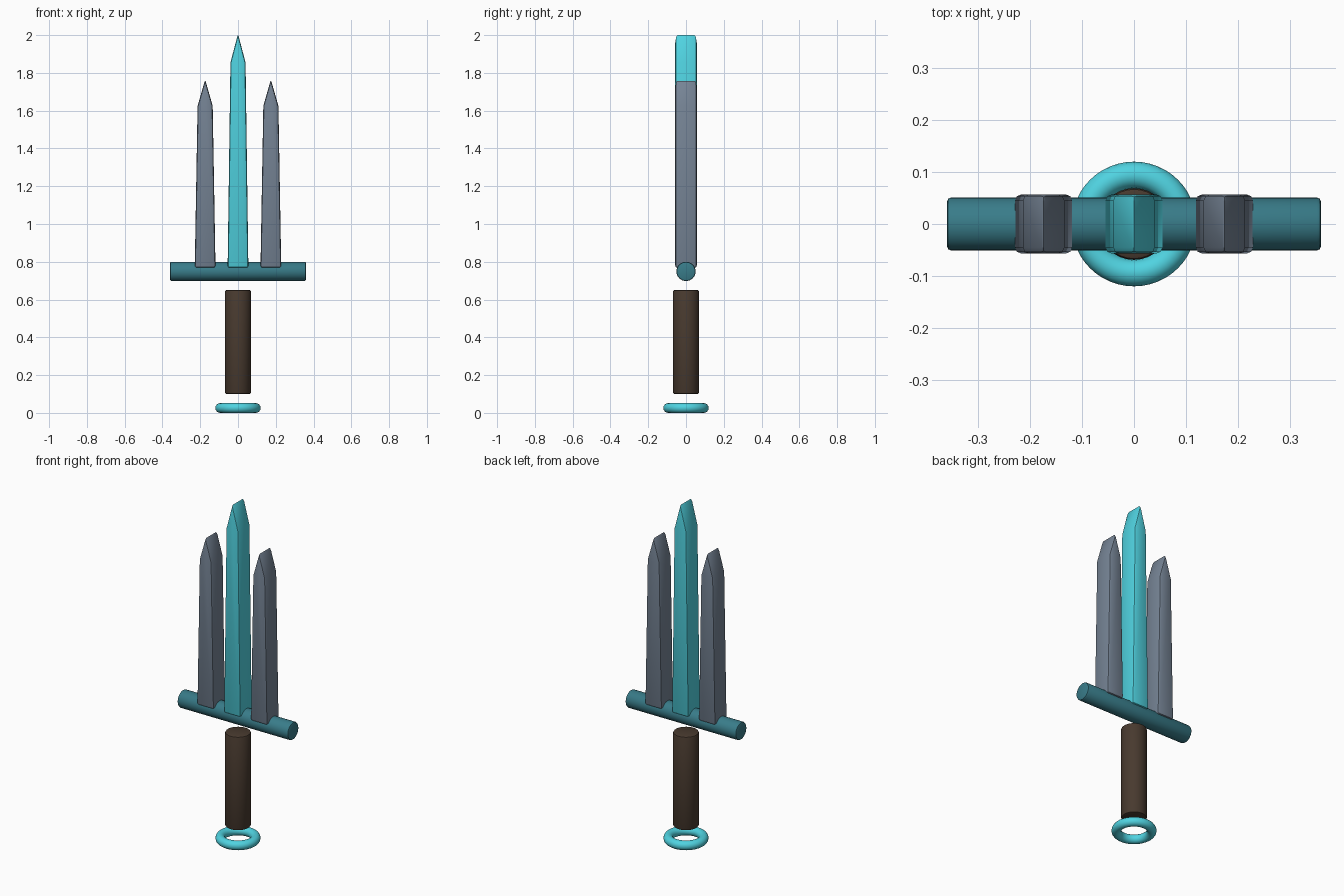
import bpy, bmesh
from math import pi, radians

if "Cube" in bpy.data.objects:
    bpy.data.objects.remove(bpy.data.objects["Cube"])


def material(name, rgb):
    m = bpy.data.materials.new(name)
    m.diffuse_color = (*rgb, 1)
    m.use_nodes = True
    m.node_tree.nodes["Principled BSDF"].inputs["Base Color"].default_value = m.diffuse_color
    return m


cyan = material("cyan", (0.08, 0.65, 0.75))
teal = material("teal", (0.04, 0.20, 0.25))
steel = material("steel", (0.18, 0.23, 0.30))
leather = material("leather", (0.065, 0.042, 0.028))


def finish(ob, name, mat, bevel=0.0, segments=2):
    ob.name = name
    ob.data.materials.append(mat)
    bpy.context.view_layer.objects.active = ob
    for o in bpy.context.selected_objects:
        o.select_set(False)
    ob.select_set(True)
    if bevel:
        mod = ob.modifiers.new("bevel", 'BEVEL')
        mod.width = bevel
        mod.segments = segments
        mod.limit_method = 'ANGLE'
        mod.angle_limit = radians(30)
        bpy.ops.object.modifier_apply(modifier="bevel")
    bpy.ops.object.shade_smooth_by_angle(angle=radians(35))
    return ob


def blade(name, x, shoulder, tip, mat, base=0.768, half_y=0.057):
    # tapered pointed outline extruded through the thickness
    outline = [(-0.055, base), (0.055, base), (0.04, shoulder),
               (0, tip), (-0.04, shoulder)]
    bm = bmesh.new()
    face = bm.faces.new([bm.verts.new((x + px, -half_y, pz)) for px, pz in outline])
    ext = bmesh.ops.extrude_face_region(bm, geom=[face])
    verts = [g for g in ext["geom"] if isinstance(g, bmesh.types.BMVert)]
    bmesh.ops.translate(bm, verts=verts, vec=(0, 2 * half_y, 0))
    bmesh.ops.recalc_face_normals(bm, faces=bm.faces)
    me = bpy.data.meshes.new(name)
    bm.to_mesh(me)
    bm.free()
    ob = bpy.data.objects.new(name, me)
    bpy.context.collection.objects.link(ob)
    return finish(ob, name, mat, 0.012)


# pommel ring
bpy.ops.mesh.primitive_torus_add(major_radius=0.094, minor_radius=0.026,
                                 major_segments=48, minor_segments=16,
                                 location=(0, 0, 0.026))
finish(bpy.context.object, "pommel_ring", cyan)

# grip
bpy.ops.mesh.primitive_cylinder_add(vertices=32, radius=0.069, depth=0.55,
                                    location=(0, 0, 0.375))
finish(bpy.context.object, "grip", leather, 0.008)

# crossguard bar
bpy.ops.mesh.primitive_cylinder_add(vertices=32, radius=0.051, depth=0.72,
                                    location=(0, 0, 0.749), rotation=(0, pi / 2, 0))
finish(bpy.context.object, "crossguard", teal, 0.008)

# blades
blade("center_blade", 0, 1.855, 2.007, cyan)
for side, label in ((-1, "left_blade"), (1, "right_blade")):
    blade(label, side * 0.174, 1.625, 1.765, steel)
